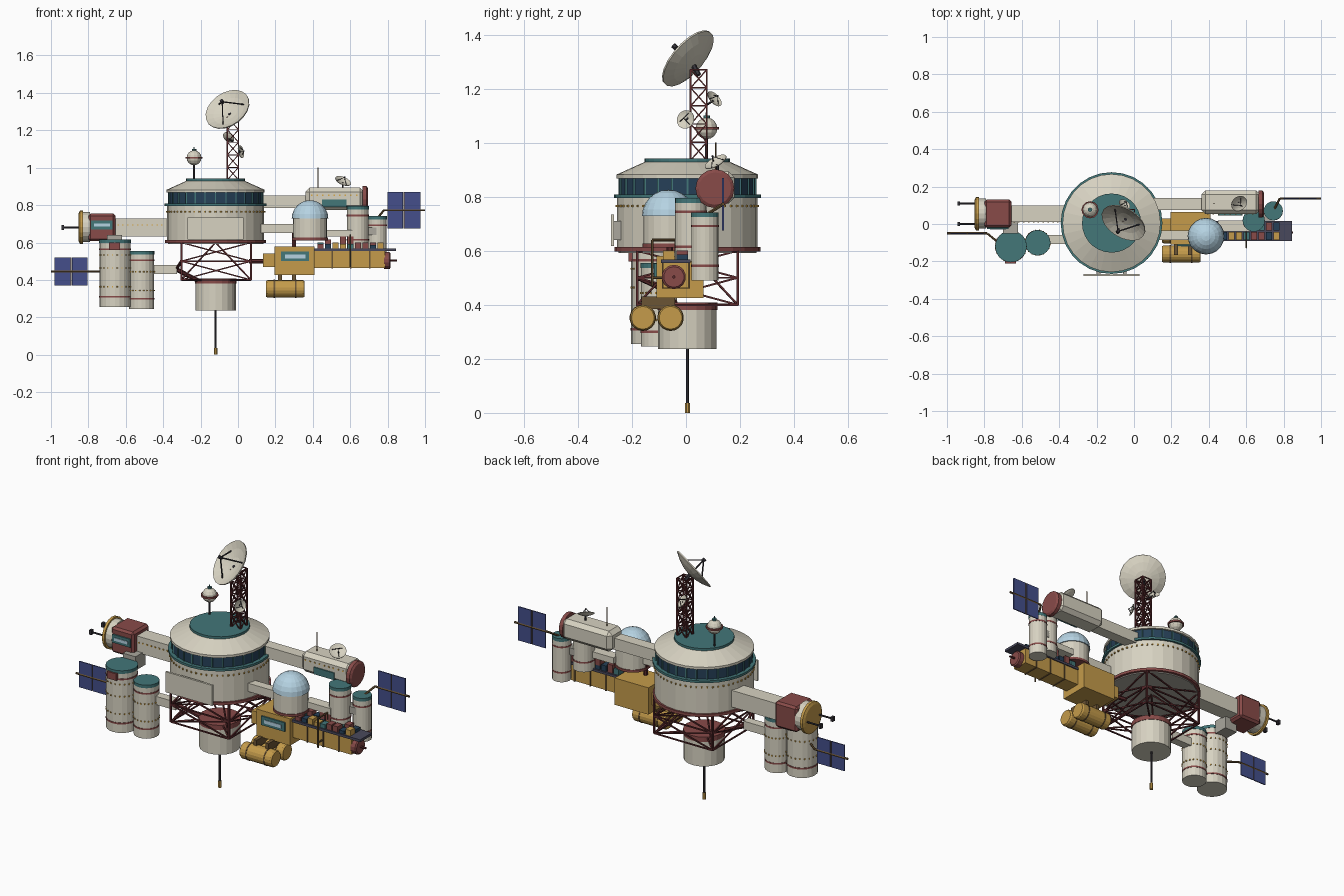
import bpy, bmesh, math, random
from mathutils import Vector

if "Cube" in bpy.data.objects:
    bpy.data.objects.remove(bpy.data.objects["Cube"])
random.seed(4)

HEX = dict(cream="D6D1C0", grey="A9A69C", red="874C4A", maroon="5A2E30", teal="457678", gold="C39A4C",
           navy="2A4258", panel="46508A", glass="B4D2E2", dark="38363C", deck="4A4A5C", brown="6B5538", amber="D9A94E")
MATS = {}
for k, h in HEX.items():
    MATS[k] = bpy.data.materials.new(k)
    MATS[k].diffuse_color = [(int(h[i:i + 2], 16) / 255) ** 2.2 for i in (0, 2, 4)] + [1]


def part(name, col, *shapes):
    bm = bmesh.new()
    for s in shapes:
        s(bm)
    bmesh.ops.recalc_face_normals(bm, faces=bm.faces)
    me = bpy.data.meshes.new(name)
    bm.to_mesh(me)
    bm.free()
    me.materials.append(MATS[col])
    ob = bpy.data.objects.new(name, me)
    bpy.context.collection.objects.link(ob)
    return ob


def box(x0, x1, y0, y1, z0, z1):
    def f(bm):
        vs = bmesh.ops.create_cube(bm, size=1)["verts"]
        for v in vs:
            v.co = Vector((x0 + (v.co.x + .5) * (x1 - x0), y0 + (v.co.y + .5) * (y1 - y0), z0 + (v.co.z + .5) * (z1 - z0)))
    return f


def lathe(c, prof, d=(0, 0, 1), n=20, phase=0.0):
    q = Vector((0, 0, 1)).rotation_difference(Vector(d).normalized())

    def f(bm):
        rings = []
        for r, h in prof:
            angs = [0] if r == 0 else [2 * math.pi * i / n + phase for i in range(n)]
            rings.append([bm.verts.new(Vector(c) + q @ Vector((r * math.cos(a), r * math.sin(a), h))) for a in angs])
        for a, b in zip(rings, rings[1:]):
            for i in range(n):
                ids = [a[i % len(a)], a[(i + 1) % len(a)], b[(i + 1) % len(b)], b[i % len(b)]]
                ids = list(dict.fromkeys(ids))
                if len(ids) > 2:
                    bm.faces.new(ids)
        for r in (rings[0], rings[-1]):
            if len(r) > 2:
                bm.faces.new(r)
    return f


def rod(p, q, r, n=6):
    d = Vector(q) - Vector(p)
    return lathe(p, [(r, 0), (r, d.length)], d, n, math.pi / n)


def drum(x, y, z0, z1, r, n=20):
    return lathe((x, y, 0), [(r, z0), (r, z1)], n=n)


def truss(cx, cy, h, zs, r):
    c = [(cx - h, cy - h), (cx + h, cy - h), (cx + h, cy + h), (cx - h, cy + h)]
    out = [rod((*p, zs[0]), (*p, zs[-1]), r * 1.4, 4) for p in c]
    for i in range(4):
        a, b = c[i], c[(i + 1) % 4]
        out += [rod((*a, z), (*b, z), r, 4) for z in zs]
        for z0, z1 in zip(zs, zs[1:]):
            out += [rod((*a, z0), (*b, z1), r, 4), rod((*b, z0), (*a, z1), r, 4)]
    return out


def dish(name, c, d, r, col="cream"):
    c, d = Vector(c), Vector(d).normalized()
    k = [0, .35, .7, 1]
    pr = [(r * t, r * .28 * (t * t - .5)) for t in k] + [(r * t, r * .28 * (t * t - .5) - .05 * r) for t in k[::-1]]
    part(name, col, lathe(c, pr, d, 20))
    u = d.orthogonal().normalized()
    tip, w = c + d * r * .65, d.cross(u)
    legs = [rod(c + (u * math.cos(a) + w * math.sin(a)) * r * .7, tip, r * .025 + .0008, 4) for a in (.5, 2.6, 4.7)]
    part(name + "_feed", "dark", *legs, rod(tip - d * r * .08, tip + d * r * .08, r * .08))


X, Y = -.12, .005
# central hub
part("hub_body", "cream", drum(X, Y, .61, .80, .26, 28))
part("hub_base_ring", "red", drum(X, Y, .598, .614, .27, 28))
part("hub_floor", "grey", drum(X, Y, .592, .6, .255, 28))
part("hub_sill_ring", "teal", drum(X, Y, .795, .808, .272, 28))
part("hub_window_band", "navy", drum(X, Y, .80, .876, .251, 28))
ang = [2 * math.pi * i / 28 for i in range(28)]
part("hub_mullions", "teal", *[rod((X + .252 * math.cos(a), Y + .252 * math.sin(a), .805),
                                (X + .252 * math.cos(a), Y + .252 * math.sin(a), .875), .005, 4) for a in ang])
part("hub_roof", "cream", lathe((X, Y, 0), [(.262, .868), (.262, .882), (.155, .93)], n=28))
part("hub_roof_cap", "teal", drum(X, Y, .925, .942, .158, 28))
part("hub_lights", "amber", *[lathe((X + .261 * math.cos(a), Y + .261 * math.sin(a), .765), [(.005, -.004), (.005, .004)], n=6)
                              for a in [2 * math.pi * i / 56 for i in range(56)]])
part("blank_sign", "cream", box(-.27, .03, -.278, -.266, .617, .735))
part("sign_brackets", "grey", box(-.2, -.18, -.268, -.22, .64, .71), box(-.06, -.04, -.268, -.22, .64, .71))

# frame and drum beneath the hub
part("lower_frame", "maroon", *truss(-.117, .005, .186, [.40, .50, .60], .005))
part("frame_spokes", "maroon", *[rod((-.117 + sx * .186, .005 + sy * .186, z), (X, Y, z2), .005, 4)
                                 for sx in (-1, 1) for sy in (-1, 1) for z, z2 in ((.4, .4), (.4, .6))])
part("lower_drum", "cream", drum(X, Y, .237, .385, .108))
part("lower_drum_cap", "red", drum(X, Y, .38, .408, .111))
part("keel_antenna", "dark", rod((X, Y, .03), (X, Y, .24), .006, 8))
part("keel_antenna_tip", "gold", rod((X, Y, 0), (X, Y, .037), .01, 8))

# roof mast, dishes and ball antenna
part("mast", "maroon", *truss(-.027, .047, .03, [.935 + i * .067 for i in range(6)], .0035))
part("mast_dish_arm", "dark", rod((-.027, .047, 1.25), (-.045, .025, 1.29), .01),
     rod((-.027, .077, 1.14), (-.05, .1, 1.155), .004), rod((.003, .02, 1.1), (.01, .0, 1.085), .004))
dish("main_dish", (-.05, .017, 1.303), (-.42, -.68, .6), .128)
dish("relay_dish_rear", (-.052, .103, 1.16), (.45, .6, .55), .034)
dish("relay_dish_side", (.012, 0, 1.085), (.85, -.4, .2), .035)
B = (-.235, .076)
part("ball_antenna_pole", "dark", rod((*B, .92), (*B, 1.03), .006, 8))
part("ball_antenna", "cream", lathe((*B, 1.053), [(.04 * math.sin(t * math.pi / 8), -.04 * math.cos(t * math.pi / 8)) for t in range(9)], n=12))
part("ball_antenna_band", "red", drum(*B, 1.048, 1.058, .046, 12))
part("ball_antenna_tip", "teal", drum(*B, 1.085, 1.1, .012, 8), rod((*B, 1.09), (*B, 1.112), .003))

# left arm, docking module
part("left_arm", "cream", box(-.67, -.33, .012, .10, .632, .728))
part("left_module", "red", box(-.80, -.655, -.02, .13, .607, .755))
bpy.context.view_layer.objects.active = bpy.data.objects["left_module"]
bev = bpy.data.objects["left_module"].modifiers.new("edges", "BEVEL")
bev.width, bev.segments = .012, 1
part("left_module_window", "teal", box(-.785, -.67, -.027, -.015, .67, .718))
part("left_window_glass", "glass", box(-.77, -.685, -.03, -.02, .685, .702))
dock = (-.8, .055, .682)
part("docking_collar", "cream", lathe(dock, [(.08, -.01), (.08, .045)], (-1, 0, 0)))
part("docking_ring", "gold", lathe(dock, [(.09, .03), (.09, .045), (.075, .052)], (-1, 0, 0)))
part("docking_probes", "dark", *[s for y in (.0, .11) for s in
     (rod((-.84, y, .68), (-.94, y, .68), .005), box(-.945, -.93, y - .01, y + .01, .667, .693))])
part("left_arm_lights", "amber", *[box(-.645 + i * .026, -.637 + i * .026, .008, .014, .69, .697) for i in range(10)])


# storage tanks with caps and bands
def tank(name, x, y, z0, z1, r):
    part(name, "cream", drum(x, y, z0, z1 - .015, r))
    part(name + "_cap", "teal", drum(x, y, z1 - .018, z1, r * 1.02))
    part(name + "_bands", "red", *[drum(x, y, z, z + .009, r * 1.025) for z in (z0 + .05, z1 - .055)])


tank("left_tank_large", -.658, -.12, .255, .615, .083)
tank("left_tank_small", -.515, -.10, .245, .555, .067)
tank("right_tank_tall", .64, .018, .56, .795, .058)
tank("right_tank_short", .745, .07, .49, .742, .05)
part("left_tank_hatch", "red", box(-.69, -.63, -.212, -.19, .56, .60))
part("left_tank_lights", "amber", *[drum(x + r * math.cos(a), y + r * math.sin(a), z, z + .007, .004, 6)
     for x, y, r, zs in ((-.658, -.12, .083, (.36, .46, .53)), (-.515, -.1, .067, (.34, .44)))
     for z in zs for a in [2 * math.pi * i / 20 + .157 for i in range(20)]])
part("left_tank_arm", "cream", box(-.56, -.325, -.108, -.06, .432, .48))
part("left_tank_arm_strut", "maroon", rod((-.33, -.085, .456), (-.2, -.03, .39), .012), rod((-.33, -.085, .456), (-.303, -.18, .5), .008))
part("left_tank_link", "grey", box(-.7, -.62, -.05, .04, .56, .64))


# solar wings
def solar(name, x0, x1, y, z0, z1, base, end):
    zm, xm, g = (z0 + z1) / 2, (x0 + x1) / 2, .004
    part(name + "_cells", "panel", *[box(a, b, y - .003, y + .003, c, d) for a, b in ((x0, xm - g), (xm + g, x1))
                                     for c, d in ((z0, zm - g / 2), (zm + g / 2, z1))])
    root = min((x0, x1), key=abs)
    s = math.copysign(.02, root)
    part(name + "_boom", "brown", rod((root - s, y, zm), (end, y, zm), .006), rod((root - s, y, zm), base, .006),
         rod((xm, y, z0), (xm, y, z1), .003, 4))


solar("left_solar", -.98, -.805, -.05, .37, .52, (-.70, -.12, .445), -1.0)
solar("right_solar", .80, .975, .137, .675, .87, (.745, .07, .73), 1.0)

# upper right module
part("upper_arm", "cream", box(.05, .37, .075, .14, .785, .852))
ob = part("upper_module", "cream", box(.36, .675, .053, .18, .775, .893))
bev = ob.modifiers.new("edges", "BEVEL")
bev.width, bev.segments = .022, 1
part("upper_module_end", "red", lathe((.665, .107, .83), [(.072, 0), (.072, .022), (.06, .03)], (1, 0, 0), 16))
part("upper_module_window", "teal", box(.45, .58, .046, .058, .79, .83))
part("upper_module_lights", "amber", *[box(.39 + i * .03, .398 + i * .03, .05, .056, .85, .857) for i in range(9)])
part("whip_antenna", "brown", rod((.428, .11, .88), (.428, .11, 1.0), .0035))
part("module_dish_post", "dark", rod((.56, .117, .88), (.56, .117, .92), .006))
dish("module_dish", (.56, .112, .925), (.35, -.45, .8), .045)

# domed garden and connecting arms
part("dome_arm", "cream", box(.08, .32, -.085, -.035, .652, .70))
part("tank_arm", "cream", box(.45, .62, -.04, .02, .632, .668))
part("short_tank_link", "grey", box(.66, .74, .02, .07, .64, .68))
part("dome_base", "cream", drum(.385, -.065, .622, .735, .092))
part("dome_base_ring", "red", drum(.385, -.065, .612, .626, .096))
part("dome_glass", "glass", lathe((.385, -.065, .728), [(.098, 0)] + [(.098 * math.cos(t * math.pi / 12), .098 * math.sin(t * math.pi / 12))
                                                 for t in range(1, 6)] + [(0, .098)], n=20))

# cargo tug
part("tug_cabin", "gold", box(.195, .41, -.11, .065, .425, .58))
part("tug_nose", "gold", box(.135, .2, -.07, .03, .468, .54))
part("tug_window", "teal", box(.23, .38, -.118, -.105, .50, .552))
part("tug_window_glass", "glass", box(.25, .36, -.121, -.11, .515, .535))
part("tug_spine", "gold", box(.4, .785, -.085, .01, .463, .556))
part("tug_spine_bands", "brown", *[box(x, x + .008, -.089, .014, .46, .558) for x in (.5, .6, .7)])
part("tug_engine", "red", lathe((.78, -.045, .503), [(.045, 0), (.045, .03), (.038, .036)], (1, 0, 0), 14))
part("tug_probe", "maroon", rod((.8, -.045, .503), (.85, -.045, .503), .006))
part("tug_deck", "deck", box(.41, .845, -.092, .016, .554, .568))
part("tug_crane", "brown", rod((.6, -.125, .47), (.6, -.125, .64), .005), rod((.6, -.125, .64), (.6, -.04, .64), .005),
     rod((.6, -.125, .5), (.6, -.08, .5), .005), rod((.6, -.04, .64), (.6, -.04, .6), .003))
crates = {k: [] for k in ("red", "teal", "gold", "navy")}
for i in range(9):
    for j, y in enumerate((-.085, -.035)):
        h = random.choice((.025, .035, .05)) if i < 6 else random.choice((.02, .035))
        x = .425 + i * .04
        crates[list(crates)[(i * 3 + j + i // 3) % 4]].append(box(x, x + .032, y, y + .042, .566, .566 + h))
        if i in (3, 4) and j:
            crates["red"].append(box(x, x + .032, y, y + .042, .566 + h, .645))
for k, s in crates.items():
    part("crates_" + k, k, *s)

# fuel cylinders under the tug
for side, y in (("front", -.16), ("rear", -.057)):
    part("fuel_cylinder_" + side, "gold", lathe((.15, y, .352), [(.042, 0), (.047, .008), (.047, .197), (.042, .205)], (1, 0, 0), 18))
    part("fuel_bands_" + side, "brown", *[lathe((x, y, .352), [(.049, 0), (.049, .007)], (1, 0, 0), 18) for x in (.19, .305)])
part("fuel_saddles", "brown", *[box(x, x + .02, -.165, -.04, .385, .43) for x in (.215, .29)])
part("tug_hub_strut", "maroon", rod((.06, .005, .5), (.15, -.01, .5), .012), rod((.3, -.06, .57), (.3, -.06, .66), .012))

for m in bpy.data.materials:
    if m.users and not m.is_grease_pencil:
        m.use_nodes = True
        m.node_tree.nodes["Principled BSDF"].inputs["Base Color"].default_value = m.diffuse_color
